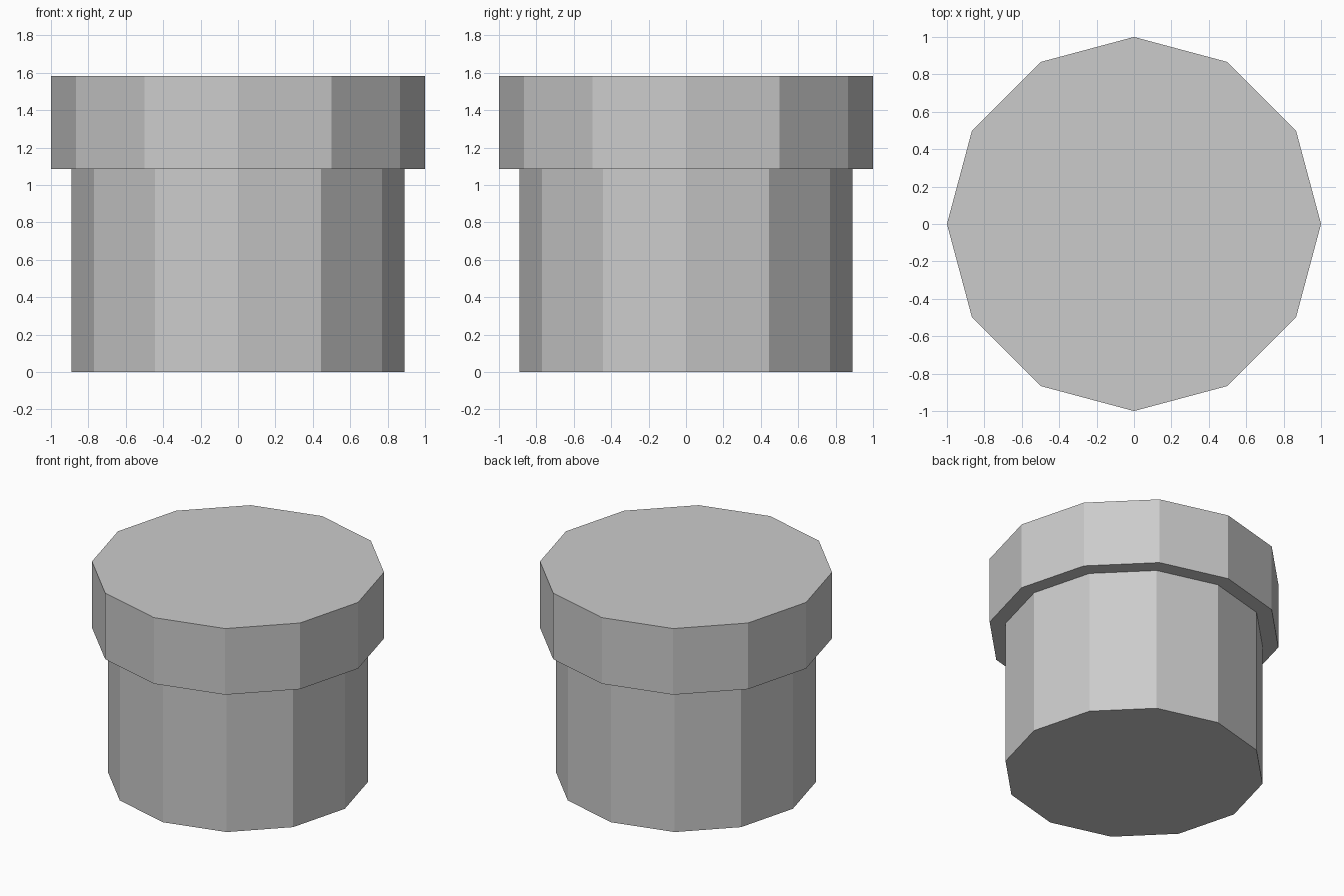
import bpy

cube = bpy.data.objects.get("Cube")
if cube:
    bpy.data.objects.remove(cube, do_unlink=True)

SIDES = 12

# Single plain grey
grey = bpy.data.materials.new("light_grey")
grey.use_nodes = True
colour = (0.6, 0.6, 0.6, 1.0)
grey.diffuse_color = colour
grey.node_tree.nodes["Principled BSDF"].inputs["Base Color"].default_value = colour


def drum(name, radius, bottom, top):
    """Flat-shaded prism with corners on the x and y axes."""
    bpy.ops.mesh.primitive_cylinder_add(
        vertices=SIDES, radius=radius, depth=top - bottom,
        location=(0, 0, (bottom + top) / 2))
    obj = bpy.context.object
    obj.name = obj.data.name = name
    obj.data.materials.append(grey)
    return obj


# Narrow pipe body, then the wider rim resting on it
drum("pipe_body", 0.89, 0.0, 1.085)
drum("pipe_rim", 1.0, 1.085, 1.583)
